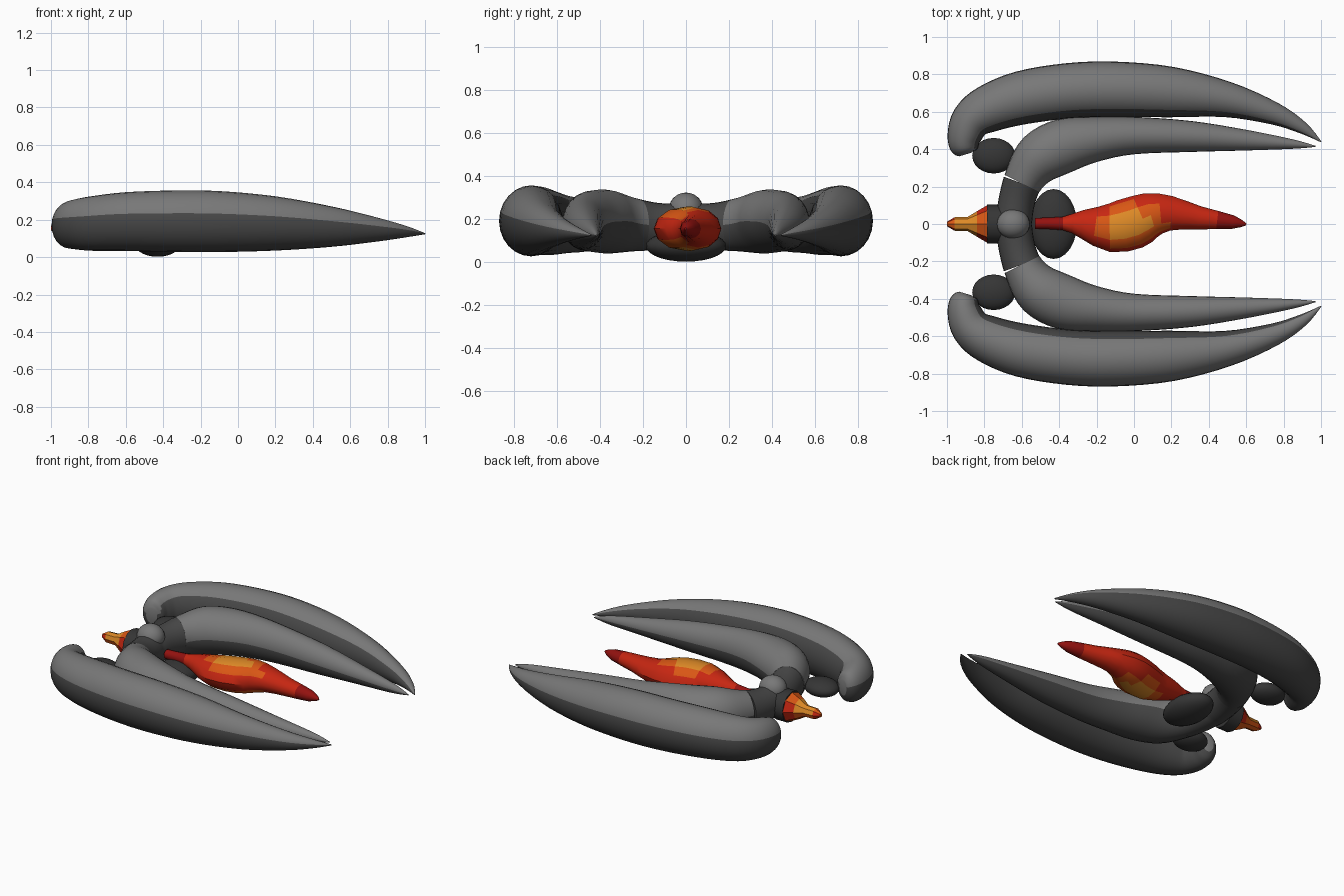
import bpy, bmesh, math
from mathutils import Vector

if "Cube" in bpy.data.objects:
    bpy.data.objects.remove(bpy.data.objects["Cube"])


def material(name, r, g, b):
    m = bpy.data.materials.new(name)
    lin = [c / 12.92 if c <= 0.04045 else ((c + 0.055) / 1.055) ** 2.4 for c in (r, g, b)]
    m.diffuse_color = (*lin, 1)
    m.use_nodes = True
    m.node_tree.nodes["Principled BSDF"].inputs["Base Color"].default_value = m.diffuse_color
    return m


LIGHT = material("light_grey", 0.47, 0.47, 0.47)
DARK = material("dark_grey", 0.28, 0.28, 0.28)
BLACK = material("charcoal", 0.21, 0.21, 0.21)
RED = material("red", 0.78, 0.15, 0.07)
DEEP = material("deep_red", 0.58, 0.07, 0.06)
EMBER = material("orange_red", 0.85, 0.34, 0.08)
GOLD = material("orange", 0.87, 0.54, 0.15)


def refine(stations, steps):
    """Catmull-Rom resampling of (x, y, z, half width, half height) stations."""
    out = []
    n = len(stations)
    for i in range(n - 1):
        p = [stations[min(max(j, 0), n - 1)] for j in (i - 1, i, i + 1, i + 2)]
        for s in range(steps):
            t = s / steps
            out.append([0.5 * (2 * b + (c - a) * t + (2 * a - 5 * b + 4 * c - d) * t * t
                               + (3 * b - a - 3 * c + d) * t ** 3) for a, b, c, d in zip(*p)])
    return out + [list(stations[-1])]


def finish(name, bm, mats, angle):
    bmesh.ops.recalc_face_normals(bm, faces=bm.faces)
    me = bpy.data.meshes.new(name)
    bm.to_mesh(me)
    bm.free()
    for m in mats:
        me.materials.append(m)
    ob = bpy.data.objects.new(name, me)
    bpy.context.collection.objects.link(ob)
    bpy.ops.object.select_all(action='DESELECT')
    bpy.context.view_layer.objects.active = ob
    ob.select_set(True)
    bpy.ops.object.shade_smooth_by_angle(angle=math.radians(angle))
    return ob


def tube(name, st, sides, mats, rule, side=1, angle=45):
    """Loft ellipses along a level path; rule(angle, centre) picks the material."""
    bm = bmesh.new()
    rings = []
    for i, (x, y, z, w, h) in enumerate(st):
        a, b = st[max(i - 1, 0)], st[min(i + 1, len(st) - 1)]
        t = Vector((b[0] - a[0], b[1] - a[1])).normalized()
        ring = []
        for k in range(sides):
            q = 2 * math.pi * k / sides
            c = w * math.cos(q)
            ring.append(bm.verts.new((x - t.y * c, (y + t.x * c) * side, z + h * math.sin(q))))
        rings.append(ring)
    for r0, r1 in zip(rings, rings[1:]):
        for k in range(sides):
            j = (k + 1) % sides
            f = bm.faces.new((r0[k], r0[j], r1[j], r1[k]))
            f.material_index = rule(2 * math.pi * (k + 0.5) / sides, f.calc_center_median())
    for r in (rings[0], rings[-1]):
        f = bm.faces.new(r)
        f.material_index = rule(math.pi / 2, f.calc_center_median())
    return finish(name, bm, mats, angle)


def ellipsoid(name, loc, size, mat):
    bm = bmesh.new()
    bmesh.ops.create_uvsphere(bm, u_segments=24, v_segments=14, radius=1)
    for v in bm.verts:
        v.co = Vector([l + c * s for l, c, s in zip(loc, v.co, size)])
    return finish(name, bm, [mat], 60)


# Curved outer and inner horns
outer = refine([
    (-.900, .372, .17, .035, .05), (-.905, .395, .17, .07, .095), (-.908, .46, .17, .09, .12),
    (-.872, .55, .175, .108, .133), (-.78, .615, .18, .127, .146), (-.60, .675, .19, .143, .157),
    (-.35, .712, .192, .148, .164), (-.10, .720, .19, .148, .163), (.20, .705, .18, .135, .145),
    (.50, .665, .163, .095, .108), (.75, .59, .147, .06, .063), (.90, .515, .136, .033, .03),
    (1.0, .44, .125, .003, .003)], 4)
inner = refine([
    (-.645, 0, .165, .098, .105), (-.625, .13, .165, .098, .11), (-.585, .245, .175, .108, .125),
    (-.50, .355, .187, .14, .147), (-.37, .42, .19, .145, .145), (-.20, .455, .187, .12, .135),
    (0, .473, .175, .1, .12), (.30, .468, .16, .083, .095), (.60, .448, .145, .055, .06),
    (.85, .427, .132, .025, .03), (.97, .415, .125, .003, .003)], 4)


def outer_rule(a, c):
    limit = 0.33 if math.cos(a) > 0 or c.x < -0.85 else 0.66
    return int(math.sin(a) < limit)


def inner_rule(a, c):
    limit = 0.35 if math.cos(a) > 0 and -0.13 < c.x < 0.5 else 0.0
    return int(math.sin(a) < limit)


for side, tag in ((1, "left"), (-1, "right")):
    tube("outer_horn_" + tag, outer, 24, [LIGHT, DARK], outer_rule, side)
    tube("inner_horn_" + tag, inner[7:], 24, [LIGHT, DARK], inner_rule, side)
    ellipsoid("joint_pod_" + tag, (-.75, .365 * side, .14), (.115, .095, .055), BLACK)

# Dark bridge joining the inner horns
half = inner[:8]
bridge = [[s[0], -s[1], *s[2:]] for s in half[:0:-1]] + half
tube("bridge", bridge, 24, [DARK], lambda a, c: 0)

# Belly pod and top dome
ellipsoid("belly_pod", (-.43, 0, .075), (.125, .187, .073), BLACK)
ellipsoid("top_dome", (-.645, 0, .245), (.088, .08, .078), LIGHT)


# Central flame, hotter toward the middle of its top and bottom
def flame_rule(a, c):
    d = math.hypot((c.x + 0.01) / 0.13, (c.y + 0.01) / 0.085)
    if abs(math.sin(a)) > 0.5:
        if d < 0.8:
            return 3
        if d < 1.45:
            return 2
    return 1 if c.x < -0.36 or c.x > 0.42 else 0


flame = refine([
    (-.53, .003, .155, .03, .03), (-.38, .003, .155, .036, .04), (-.28, 0, .155, .075, .065),
    (-.13, -.02, .155, .13, .095), (0, .007, .155, .14, .103), (.09, .047, .155, .122, .098),
    (.20, .057, .155, .092, .075), (.35, .033, .155, .062, .055), (.53, .01, .155, .036, .035),
    (.60, -.003, .155, .005, .005)], 2)
tube("central_flame", flame, 12, [RED, DEEP, EMBER, GOLD], flame_rule, angle=35)


# Rear exhaust flame with its dark collar
rear = [(-1.0, 0, .155, .012, .012), (-.96, 0, .155, .036, .036), (-.89, 0, .155, .038, .038),
        (-.84, 0, .155, .068, .068), (-.785, 0, .155, .1, .095), (-.75, 0, .155, .09, .085)]


def rear_rule(a, c):
    if c.x < -0.95 or c.x > -0.82:
        return 0 if abs(math.cos(a)) > 0.5 else 1
    return 2 if math.sin(a) > 0.3 else 1


tube("rear_flame", rear, 8, [RED, EMBER, GOLD], rear_rule, angle=35)
tube("rear_collar", [(-.785, 0, .155, .103, .1), (-.70, 0, .155, .103, .1)], 12, [BLACK],
     lambda a, c: 0, angle=35)
